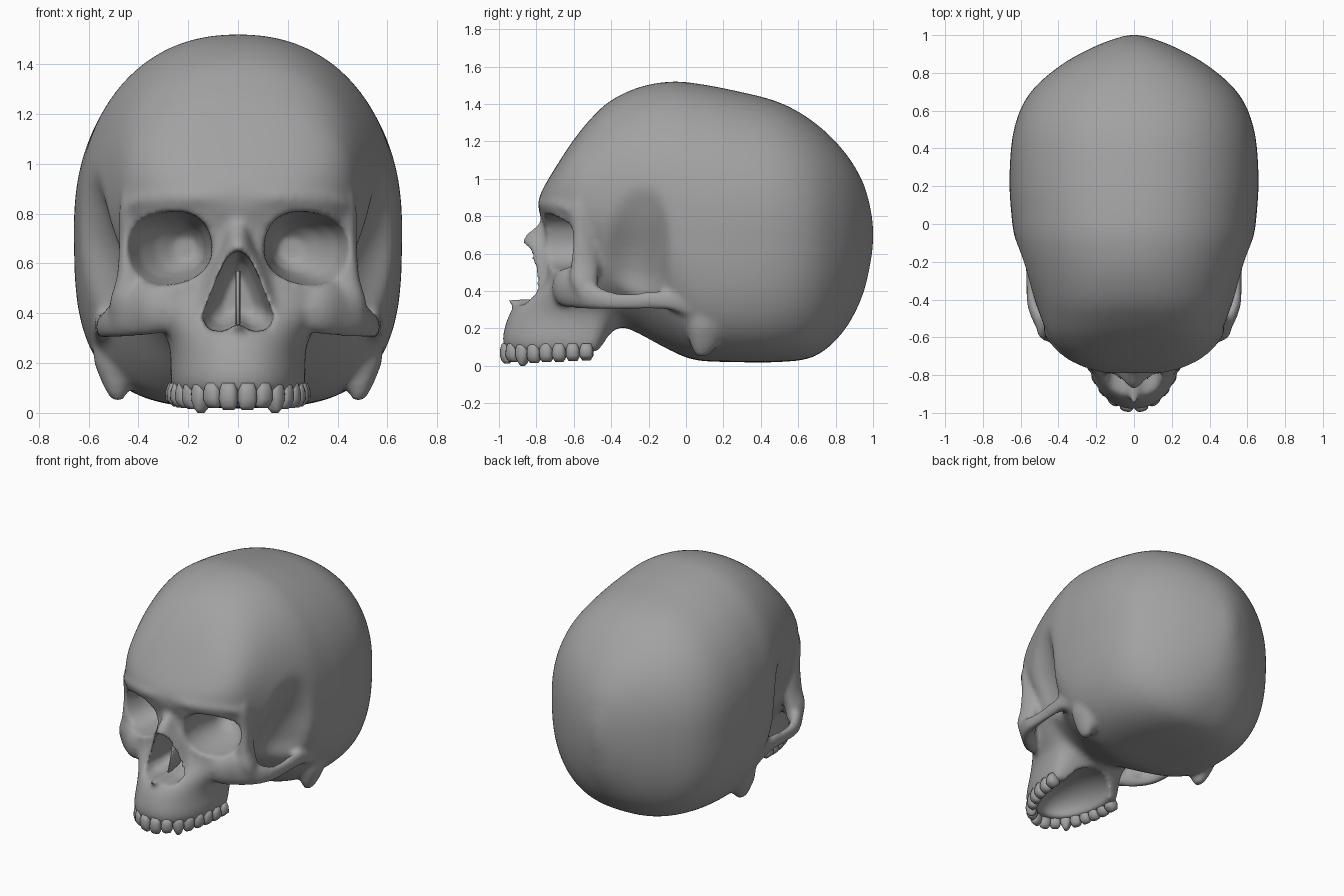
import bpy, bmesh, math
from mathutils import Vector

if "Cube" in bpy.data.objects:
    bpy.data.objects.remove(bpy.data.objects["Cube"])

N = 48


def spline(keys, steps=5):
    """Smooth resampling of a table of section values."""
    out = []
    for i in range(len(keys) - 1):
        p0, p1 = keys[max(i - 1, 0)], keys[i]
        p2, p3 = keys[i + 1], keys[min(i + 2, len(keys) - 1)]
        for k in range(steps):
            t = k / steps
            out.append([0.5 * (2 * b + (c - a) * t + (2 * a - 5 * b + 4 * c - d) * t * t
                               + (3 * b - a - 3 * c + d) * t ** 3)
                        for a, b, c, d in zip(p0, p1, p2, p3)])
    return out + [list(keys[-1])]


def unit(a, n):
    c, s = math.cos(a), math.sin(a)
    return (math.copysign(abs(c) ** (2 / n), c), math.copysign(abs(s) ** (2 / n), s))


def ring_y(y, cx, cz, w, up, down, nu=2.0, nd=2.0, tilt=0.0):
    pts = []
    for i in range(N):
        a = 2 * math.pi * i / N
        u, v = unit(a, nu if math.sin(a) >= 0 else nd)
        x, z = w * u, v * (up if v > 0 else down)
        pts.append((cx + x * math.cos(tilt) - z * math.sin(tilt), y,
                    cz + x * math.sin(tilt) + z * math.cos(tilt)))
    return pts


def ring_z(z, cx, cy, w, front, back, n=2.0, turn=0.0, count=N):
    pts = []
    for i in range(count):
        u, v = unit(2 * math.pi * i / count, n)
        x, y = w * u, v * (back if v > 0 else front)
        pts.append((cx + x * math.cos(turn) - y * math.sin(turn),
                    cy + x * math.sin(turn) + y * math.cos(turn), z))
    return pts


def ball(c, r):
    rings = []
    for k in range(24):
        a = math.pi * (k + 0.3) / 23.6
        s = math.sin(a)
        rings.append(ring_z(c[2] + r[2] * math.cos(a), c[0], c[1], r[0] * s, r[1] * s, r[1] * s))
    return rings


def sweep(keys):
    """Flattened tube along a path of (x, y, z, side radius, height radius)."""
    pts, rings = spline(keys), []
    for i, p in enumerate(pts):
        t = (Vector(pts[min(i + 1, len(pts) - 1)][:3]) - Vector(pts[max(i - 1, 0)][:3])).normalized()
        side = t.cross(Vector((0, 0, 1))).normalized()
        up = side.cross(t)
        rings.append([tuple(Vector(p[:3]) + side * p[3] * math.cos(2 * math.pi * k / 24)
                            + up * p[4] * math.sin(2 * math.pi * k / 24)) for k in range(24)])
    return rings


def mirrored(rings):
    return [rings, [[(-x, y, z) for x, y, z in r] for r in rings]]


bone = bpy.data.materials.new("grey_bone")
bone.diffuse_color = (0.36, 0.36, 0.36, 1)
bone.use_nodes = True
bone.node_tree.nodes["Principled BSDF"].inputs["Base Color"].default_value = bone.diffuse_color


def part(name, lofts):
    bm = bmesh.new()
    for rings in lofts:
        rows = [[bm.verts.new(p) for p in r] for r in rings]
        n = len(rows[0])
        for a, b in zip(rows, rows[1:]):
            for i in range(n):
                bm.faces.new((a[i], a[(i + 1) % n], b[(i + 1) % n], b[i]))
        bm.faces.new(rows[0])
        bm.faces.new(rows[-1])
    bmesh.ops.recalc_face_normals(bm, faces=bm.faces)
    me = bpy.data.meshes.new(name)
    bm.to_mesh(me)
    bm.free()
    me.shade_smooth()
    me.materials.append(bone)
    ob = bpy.data.objects.new(name, me)
    bpy.context.collection.objects.link(ob)
    return ob


def apply(ob, kind, **props):
    m = ob.modifiers.new(kind.lower(), kind)
    for k, v in props.items():
        setattr(m, k, v)
    bpy.context.view_layer.objects.active = ob
    bpy.ops.object.modifier_apply(modifier=m.name)


def fuse(ob):
    apply(ob, 'REMESH', mode='VOXEL', voxel_size=0.014, use_smooth_shade=True)


def carve(ob, cutter):
    apply(ob, 'BOOLEAN', operation='DIFFERENCE', solver='EXACT', object=cutter)
    bpy.data.objects.remove(cutter, do_unlink=True)


# Braincase: y, middle z, half width, top z, bottom z, lower squareness, upper squareness
cranium_keys = [
    (1.004, .70, .03, .75, .65, 2, 2.1), (.985, .70, .09, .86, .53, 2, 2.1), (.94, .70, .21, 1.0, .36, 2, 2.1),
    (.84, .71, .39, 1.155, .18, 2.3, 2.2), (.69, .72, .555, 1.30, .05, 2.6, 2.2),
    (.5, .74, .637, 1.41, .02, 3, 2.2), (.25, .75, .660, 1.475, .02, 3.2, 2.2),
    (.05, .76, .650, 1.512, .03, 3, 2.2), (-.08, .79, .632, 1.522, .08, 2.5, 2.2),
    (-.25, .82, .582, 1.492, .17, 1.9, 2.2), (-.41, .84, .525, 1.415, .25, 1.8, 2.3),
    (-.52, .86, .485, 1.31, .40, 1.9, 2.4), (-.6, .87, .45, 1.21, .50, 2, 2.5),
    (-.68, .87, .385, 1.09, .62, 2, 2.5), (-.75, .87, .27, .975, .74, 2, 2.3),
    (-.79, .865, .10, .90, .82, 2, 2)]
cranium = [ring_y(y, 0, m, w, t - m, m - b, nu, nd) for y, m, w, t, b, nd, nu in spline(cranium_keys)]

# Face block and upper jaw: z, centre y, half width, front, back, squareness
face_keys = [
    (.07, -.5, .262, .462, .05, 2.3), (.13, -.5, .275, .485, .08, 2.3), (.22, -.5, .27, .468, .14, 2.2),
    (.30, -.5, .285, .435, .20, 2.1), (.36, -.5, .33, .37, .25, 2.1), (.45, -.47, .39, .30, .25, 2.4),
    (.55, -.45, .43, .29, .25, 2.8), (.70, -.45, .44, .30, .25, 3), (.82, -.45, .44, .31, .20, 3),
    (.88, -.45, .42, .27, .20, 2.6)]
face = [ring_z(z, 0, c, w, f, b, n) for z, c, w, f, b, n in spline(face_keys)]

skull = part("skull", [cranium, face])
fuse(skull)

# Hollows at the temples: deep behind the cheek, fading upward
temple = [ring_z(z, x, -.31, w, d, d) for z, x, w, d in spline([
    (.18, .75, .26, .16), (.30, .75, .32, .20), (.44, .75, .36, .235), (.54, .76, .355, .235),
    (.65, .79, .345, .25), (.78, .83, .325, .27), (.95, .88, .315, .30)])]
carve(skull, part("temple_cutter", mirrored(temple)))
fuse(skull)
apply(skull, 'SMOOTH', factor=0.5, iterations=40)

# Nose mound, cheekbone arches, eye socket pillars, brow, mastoids, nasal spine
nose = [ring_z(z, 0, -.6, w, f, .1) for z, w, f in spline([
    (.30, .20, .30), (.36, .20, .29), (.42, .20, .27), (.50, .17, .26), (.60, .13, .262),
    (.67, .08, .275), (.72, .065, .235), (.78, .065, .175), (.86, .09, .18), (.90, .08, .14)])]
arch = sweep([
    (.20, -.64, .42, .05, .07), (.31, -.655, .42, .06, .10), (.40, -.60, .41, .052, .105),
    (.485, -.52, .375, .042, .075), (.535, -.42, .35, .032, .052), (.545, -.30, .345, .026, .045),
    (.55, -.15, .352, .028, .05), (.55, -.02, .34, .035, .06), (.53, .10, .28, .04, .06)])
pillar = [ring_z(z, x, y, w, f, b) for z, x, y, w, f, b in spline([
    (.36, .47, -.53, .05, .05, .06), (.45, .455, -.56, .06, .06, .09), (.55, .44, -.57, .047, .045, .10),
    (.70, .435, -.56, .042, .05, .07), (.84, .43, -.565, .045, .055, .06), (.93, .42, -.53, .035, .05, .05),
    (1.0, .40, -.49, .02, .04, .04)])]
brow = sweep([
    (-.02, -.735, .865, .055, .045), (.15, -.735, .865, .055, .048), (.30, -.685, .862, .055, .048),
    (.39, -.62, .845, .05, .045), (.43, -.57, .80, .04, .04)])
mastoid = [ring_z(z, x, y, r, r * 1.1, r * 1.6) for z, x, y, r in spline([
    (.36, .52, .10, .06), (.22, .505, .09, .075), (.13, .49, .085, .06), (.07, .485, .08, .035),
    (.045, .48, .08, .014)])]
details = part("face_details", [nose, ball((0, -.89, .345), (.03, .065, .022))]
               + mirrored(arch) + mirrored(pillar) + mirrored(brow) + mirrored(mastoid))
bpy.ops.object.select_all(action='DESELECT')
details.select_set(True)
skull.select_set(True)
bpy.context.view_layer.objects.active = skull
bpy.ops.object.join()
fuse(skull)

# Eye sockets, nose opening and palate
socket = [ring_y(y, x, z, w, h, h, 2.4, 2.3, -.18) for y, x, z, w, h in [
    (-1.1, .28, .66, .175, .145), (-.68, .28, .66, .175, .145), (-.60, .277, .66, .165, .138),
    (-.50, .262, .66, .135, .12), (-.42, .235, .66, .10, .095), (-.36, .21, .66, .05, .05)]]
half = [(.0, .655), (.045, .625), (.08, .55), (.115, .46), (.145, .385), (.12, .335), (.06, .325), (.0, .36)]
outline = half + [(-x, z) for x, z in half[-2:0:-1]]
opening = [[(x * s, y, .46 + (z - .46) * s) for x, z in outline]
           for y, s in [(-1.15, 1), (-.76, 1), (-.66, .8), (-.60, .5)]]
palate = ball((0, -.58, .07), (.19, .32, .155))
carve(skull, part("opening_cutter", mirrored(socket) + [opening, palate]))
fuse(skull)
apply(skull, 'SMOOTH', factor=0.5, iterations=9)
skull.data.shade_smooth()
skull.data.materials.clear()
skull.data.materials.append(bone)

# Nasal septum
part("nasal_septum", [[ring_z(z, 0, y, .010, .08, .10, 3) for z, y in
                       [(.33, -.70), (.45, -.66), (.57, -.63)]]])

# Upper teeth along the dental arch
path = [(.25 * math.sin(a), -.5 - .463 * math.cos(a))
        for a in [math.pi / 2 * k / 200 for k in range(201)]]
lengths = [0]
for p, q in zip(path, path[1:]):
    lengths.append(lengths[-1] + math.dist(p, q))
teeth = []
for i in range(8):
    s = lengths[-1] * (i + .5) / 8
    k = next(j for j, l in enumerate(lengths) if l >= s)
    (x, y), (x0, y0), (x1, y1) = path[k], path[k - 1], path[min(k + 1, 200)]
    turn = math.atan2(y1 - y0, x1 - x0)
    low = [.012, .02, .0, .015, .02, .022, .025, .03][i]
    wide, deep = .038, .036 + .001 * i
    tip = .25 if i == 2 else .6
    teeth += mirrored([ring_z(z, x, y, wide * f, deep * g, deep * g, 2.6, turn, 16) for z, f, g in
                       [(low, tip, .35), (low + .015, tip + .25, .75), (.055, 1, 1),
                        (.09, .95, .95), (.12, .7, .7)]])
part("upper_teeth", teeth)
